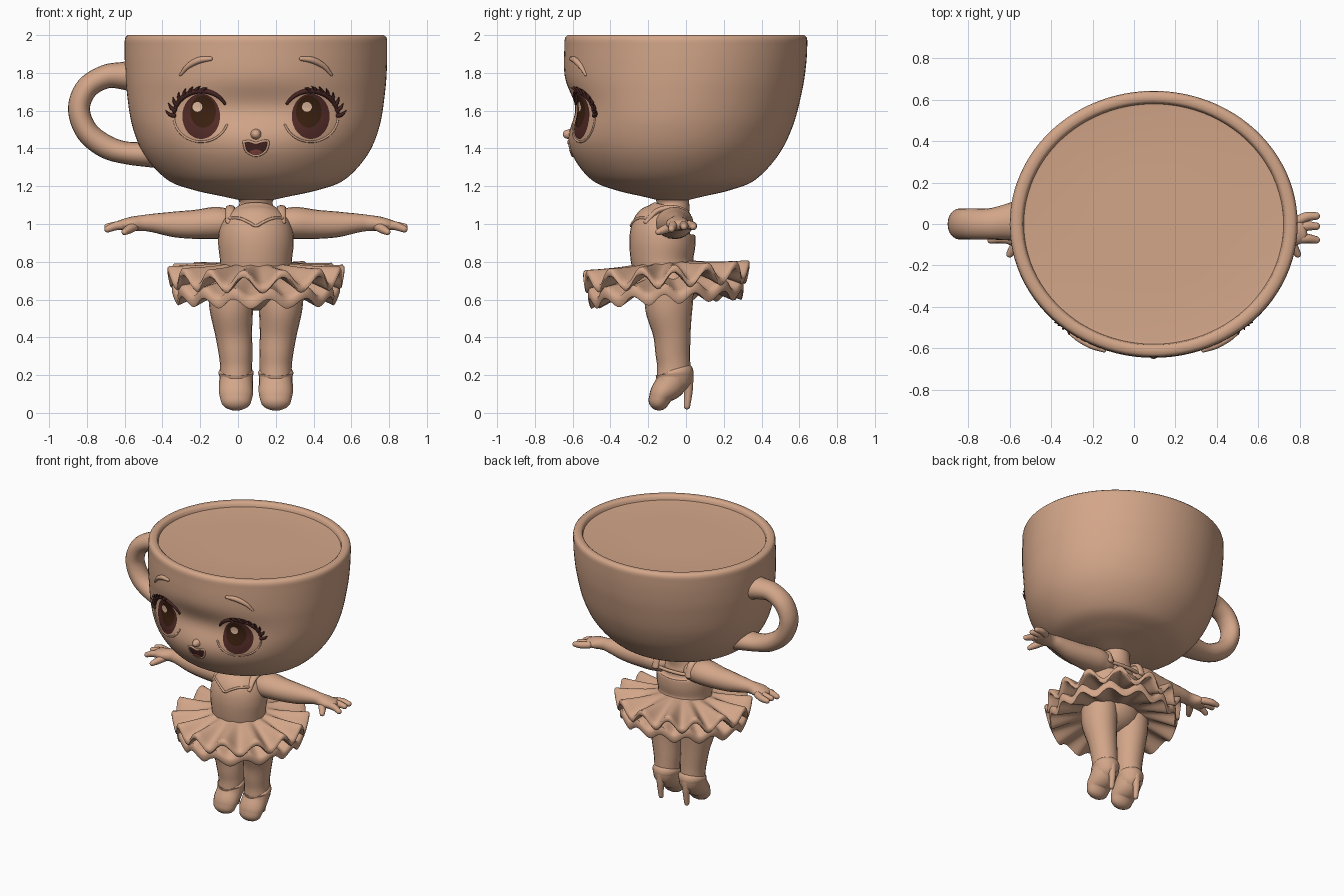
import bpy, bmesh, math
from mathutils import Vector
from mathutils.bvhtree import BVHTree

if "Cube" in bpy.data.objects:
    bpy.data.objects.remove(bpy.data.objects["Cube"])

CX = .095  # the figure's own centre line
SIDES = (("right", -1), ("left", 1))


def material(name, *rgb):
    mat = bpy.data.materials.new(name)
    mat.use_nodes = True
    mat.diffuse_color = (*rgb, 1)
    mat.node_tree.nodes["Principled BSDF"].inputs["Base Color"].default_value = (*rgb, 1)
    return mat


clay = material("warm clay", .65, .38, .25)
iris_brown = material("iris brown", .085, .024, .02)
pupil_brown = material("pupil brown", .045, .015, .005)
lash_brown = material("lash brown", .06, .018, .016)
glint = material("eye glint", .8, .52, .36)
tongue_red = material("tongue red", .25, .07, .055)


def loft(name, rings, mat=clay, cap=True, loop=False):
    """Skin a list of equal rings of points."""
    bm = bmesh.new()
    rows = [[bm.verts.new(p) for p in ring] for ring in rings]
    pairs = list(zip(rows, rows[1:])) + ([(rows[-1], rows[0])] if loop else [])
    for lo, hi in pairs:
        n = len(lo)
        for i in range(n):
            j = (i + 1) % n
            bm.faces.new((lo[i], lo[j], hi[j], hi[i]))
    if cap:
        bm.faces.new(rows[0])
        bm.faces.new(rows[-1])
    bmesh.ops.recalc_face_normals(bm, faces=bm.faces)
    mesh = bpy.data.meshes.new(name)
    bm.to_mesh(mesh)
    bm.free()
    mesh.materials.append(mat)
    obj = bpy.data.objects.new(name, mesh)
    bpy.context.collection.objects.link(obj)
    bpy.ops.object.select_all(action='DESELECT')
    obj.select_set(True)
    bpy.context.view_layer.objects.active = obj
    bpy.ops.object.shade_smooth_by_angle(angle=math.radians(50))
    return obj


def smooth(points, steps=6):
    """Smooth path through points of any dimension."""
    pts = [Vector(p) for p in points]
    pts = [2 * pts[0] - pts[1]] + pts + [2 * pts[-1] - pts[-2]]
    out = []
    for p, q, r, s in zip(pts, pts[1:], pts[2:], pts[3:]):
        for k in range(steps):
            t = k / steps
            out.append(q + (r - p) * t / 2 + (p - 2.5 * q + 2 * r - s / 2) * t * t
                       + (1.5 * (q - r) + (s - p) / 2) * t ** 3)
    return out + [pts[-2]]


def tube(name, points, ref, mat=clay, n=20, steps=6):
    """Round-ended tube; points are x, y, z, radius and optional radius along ref."""
    path = smooth([p if len(p) == 5 else (*p, p[3]) for p in points], steps)
    ref, stations = Vector(ref), []
    for i, p in enumerate(path):
        t = (path[min(i + 1, len(path) - 1)] - path[max(i - 1, 0)]).to_3d()
        stations.append((Vector(p[:3]), t.normalized(), p[3], p[4]))

    def dome(station, sign):
        c, t, a, b = station
        for k in range(1, 5):
            f = k * math.pi / 8.5
            yield c + t * sign * min(a, b) * math.sin(f), t, a * math.cos(f), b * math.cos(f)

    stations = list(dome(stations[0], -1))[::-1] + stations + list(dome(stations[-1], 1))
    rings = []
    for c, t, a, b in stations:
        u = t.cross(ref).normalized()
        v = u.cross(t)
        rings.append([c + u * a * math.cos(w) + v * b * math.sin(w)
                      for w in (math.tau * i / n for i in range(n))])
    return loft(name, rings, mat)


def tree(obj):
    return BVHTree.FromPolygons([v.co for v in obj.data.vertices],
                                [p.vertices for p in obj.data.polygons])


def on(surface, x, z, lift=0):
    """Point on the front of a surface, lifted toward the front."""
    hit = surface.ray_cast(Vector((x, -2, z)), Vector((0, 1, 0)))[0]
    return hit - Vector((0, lift, 0))


# Cup head: oval lathe leaning forward at the base, hollowed a little for the eyes
def cup_ring(r, z, n=96):
    k = min(1, (z - 1.12) / .88)
    ring = []
    for i in range(n):
        w = math.tau * i / n
        y = .925 * r * math.sin(w) - .07 * (1 - k * k * (3 - 2 * k))
        dent = .065 * math.exp(-((z - 1.61) / .12) ** 2) * max(0, -math.sin(w)) ** 4
        ring.append((CX + r * math.cos(w), y + dent * (r > .5), z))
    return ring


wall = smooth([(.08, 1.125), (.17, 1.145), (.33, 1.18), (.47, 1.235), (.59, 1.365),
               (.655, 1.52), (.685, 1.71), (.694, 1.85), (.695, 1.97)], 8)
rim = [(.691, 1.988), (.678, 2), (.645, 2), (.632, 1.99), (.627, 1.968), (.61, 1.966), (.3, 1.966)]
face = tree(loft("cup_head", [cup_ring(*p) for p in wall + rim]))

# Cup handle
tube("cup_handle", [(-.5, .02, 1.78, .1, .12), (-.6, .01, 1.785, .075, .09), (-.7, 0, 1.78, .063, .075),
                    (-.8, 0, 1.72, .06, .075), (-.842, 0, 1.61, .058, .075),
                    (-.8, 0, 1.49, .06, .075), (-.7, 0, 1.41, .062, .075),
                    (-.58, 0, 1.375, .06, .08), (-.42, .01, 1.37, .075, .1)], (0, 1, 0))


# Face plates follow the cup wall
def plate(name, outline, lift, mat):
    cx, cz = (sum(c) / len(outline) for c in zip(*outline))
    rings = [[on(face, cx + (x - cx) * k / 6, cz + (z - cz) * k / 6, lift) for x, z in outline]
             for k in range(1, 7)]
    obj = loft(name, rings, mat, cap=False)
    bm = bmesh.new()
    bm.from_mesh(obj.data)
    bm.verts.ensure_lookup_table()
    bm.faces.new(bm.verts[:len(outline)])
    for f in bm.faces:
        f.normal_update()
        if f.normal.y > 0:
            f.normal_flip()
    bm.to_mesh(obj.data)
    bm.free()


def oval(x, z, rx, rz, n=32):
    return [(x + rx * math.cos(math.tau * i / n), z + rz * math.sin(math.tau * i / n))
            for i in range(n)]


FRONT = (0, 1, 0)
for side, s in SIDES:
    ex, ez = CX + s * .29, 1.57
    plate(side + "_iris", oval(ex, ez, .1, .12), .004, iris_brown)
    plate(side + "_pupil", oval(ex - s * .01, ez + .025, .068, .085), .007, pupil_brown)
    plate(side + "_glint", oval(ex - .02, ez + .05, .026, .026), .01, glint)

    def rim_point(deg, grow=1, lift=.004):
        w = math.radians(deg)
        return on(face, ex + s * .145 * grow * math.cos(w), ez + .135 * grow * math.sin(w), lift)

    # Lids, lash line and lashes
    tube(side + "_lower_lid", [(*rim_point(d, 1, 0), .006) for d in range(-160, 11, 17)], FRONT, n=8, steps=2)
    tube(side + "_lash_line", [(*rim_point(d), .005 + .009 * math.sin(math.radians(d + 15)))
                               for d in range(10, 151, 14)], FRONT, lash_brown, n=8, steps=2)
    for k, d in enumerate(range(2, 96, 13)):
        length = 1.32 - .025 * k
        tube(f"{side}_lash_{k}", [(*rim_point(d), .013), (*rim_point(d + 2, (1 + length) / 2, .012), .009),
                                  (*rim_point(d + 8, length, .025), .002)], FRONT, lash_brown, n=8, steps=2)
    # Eyebrow
    brow = [(.4, 1.79, .007), (.36, 1.835, .014), (.3, 1.867, .017), (.24, 1.875, .011)]
    tube(side + "_eyebrow", [(*on(face, CX + s * d, z, .003), r) for d, z, r in brow], FRONT, n=12)

# Nose, mouth and lips
nose = on(face, CX, 1.475)
tube("nose", [(*nose, .028), (*(nose - Vector((0, .008, 0))), .024)], (0, 0, 1))
mouth = smooth([(.03, 1.435), (.06, 1.438), (.095, 1.428), (.13, 1.438), (.16, 1.435),
                (.145, 1.385), (.095, 1.362), (.045, 1.385), (.03, 1.435)], 4)[:-1]
plate("mouth", [tuple(p) for p in mouth], .004, lash_brown)
plate("tongue", oval(CX, 1.38, .033, .014, 20), .007, tongue_red)
tube("lips", [(*on(face, *p), .007) for p in mouth + mouth[:1]], FRONT, n=8, steps=1)

# Torso and neck in one loft
body = tube("torso", [(CX, y, z, a, b) for y, z, a, b in (
    (-.1, .7, .19, .16), (-.125, .8, .19, .165), (-.125, .9, .2, .175), (-.12, .98, .19, .165),
    (-.09, 1.045, .145, .12), (-.07, 1.09, .095, .09), (-.07, 1.13, .095, .09),
    (-.07, 1.17, .16, .14))], FRONT, n=32)
bust = tree(body)

# Bodice neckline and straps
tube("neckline", [(*on(bust, CX + d, z), .008) for d, z in (
    (-.14, 1.03), (-.09, 1.03), (-.04, 1.01), (0, .99), (.04, 1.01), (.09, 1.03), (.14, 1.03))],
    FRONT, n=8)
tube("back_neckline", [(CX + d, .03 - d * d, .99, .012) for d in (-.14, -.07, 0, .07, .14)], FRONT, n=8)
for side, s in SIDES:
    x = CX + s * .135
    tube(side + "_strap", [(x, -.21, 1.01, .015, .025), (x, -.15, 1.07, .015, .025), (x, -.07, 1.085, .015, .025),
                           (x, 0, 1.06, .015, .025), (x, .03, .99, .015, .025)], (1, 0, 0), n=12)


# Tutu: two wavy layers, each a closed shell
def ruffle(name, reach, top, drop, wave, thick, phase, count=14, n=168):
    def ring(f, under):
        points = []
        for i in range(n):
            w = math.tau * i / n
            ripple = math.sin(count * w + phase + .5 * math.sin(3 * w))
            r = .14 + (reach - .14) * f * (1 + .025 * ripple)
            y = r * .94 * math.sin(w)
            z = top - drop * f + wave * f ** 1.5 * ripple + .06 * y - under * thick
            points.append((CX + r * math.cos(w), -.105 + y, z))
        return points
    steps = [k / 8 for k in range(9)]
    edge = [ring(1.025, .25), ring(1.025, .75)]
    loft(name, [ring(f, 0) for f in steps] + edge + [ring(f, 1) for f in steps[::-1]], cap=False, loop=True)


ruffle("upper_skirt", .455, .8, .06, .042, .04, 0)
ruffle("lower_skirt", .43, .74, .08, .026, .06, 2)

for side, s in SIDES:
    def limb(part, points, ref, **options):
        tube(f"{side}_{part}", [(CX + s * p[0], *p[1:]) for p in points], ref, **options)

    # Arm and hand
    up = (0, 0, 1)
    limb("arm", [(.13, -.06, 1, .09, .075), (.21, -.06, 1.005, .1, .085), (.32, -.055, .998, .085, .077),
                 (.43, -.05, .998, .07, .068), (.54, -.045, 1.005, .054, .05), (.6, -.045, 1.005, .046, .042),
                 (.66, -.045, 1, .062, .038), (.71, -.03, .995, .06, .028)], up)
    for k, y in enumerate((-.07, -.01, .035)):
        limb(f"finger_{k}", [(.69, y * .8 - .015, .995, .024), (.74, y, .99, .023),
                             (.785, y * 1.1, .985 - .012 * (k == 0), .018)], up, n=12)
    limb("thumb", [(.64, -.07, .99, .026), (.675, -.115, .97, .023), (.695, -.145, .958, .017)], up, n=12)

    # Leg, ankle cuff, shoe and heel
    limb("leg", [(.135, -.09, .66, .12, .13), (.13, -.09, .55, .115, .125), (.118, -.075, .42, .098, .1),
                 (.108, -.07, .32, .09, .092), (.105, -.065, .25, .085, .088), (.105, -.065, .18, .085, .09)], FRONT)
    limb("ankle_cuff", [(.105, -.068, .235, .08), (.105, -.062, .215, .093, .1),
                        (.105, -.06, .19, .088, .098)], FRONT)
    across = (1, 0, 0)
    limb("shoe", [(.105, -.06, .2, .09, .088), (.105, -.085, .15, .082, .09), (.105, -.125, .105, .066, .09),
                  (.105, -.143, .068, .056, .082)], across)
    limb("heel", [(.105, .005, .2, .035), (.105, .012, .12, .024), (.105, .005, .035, .017)], across, n=12)
